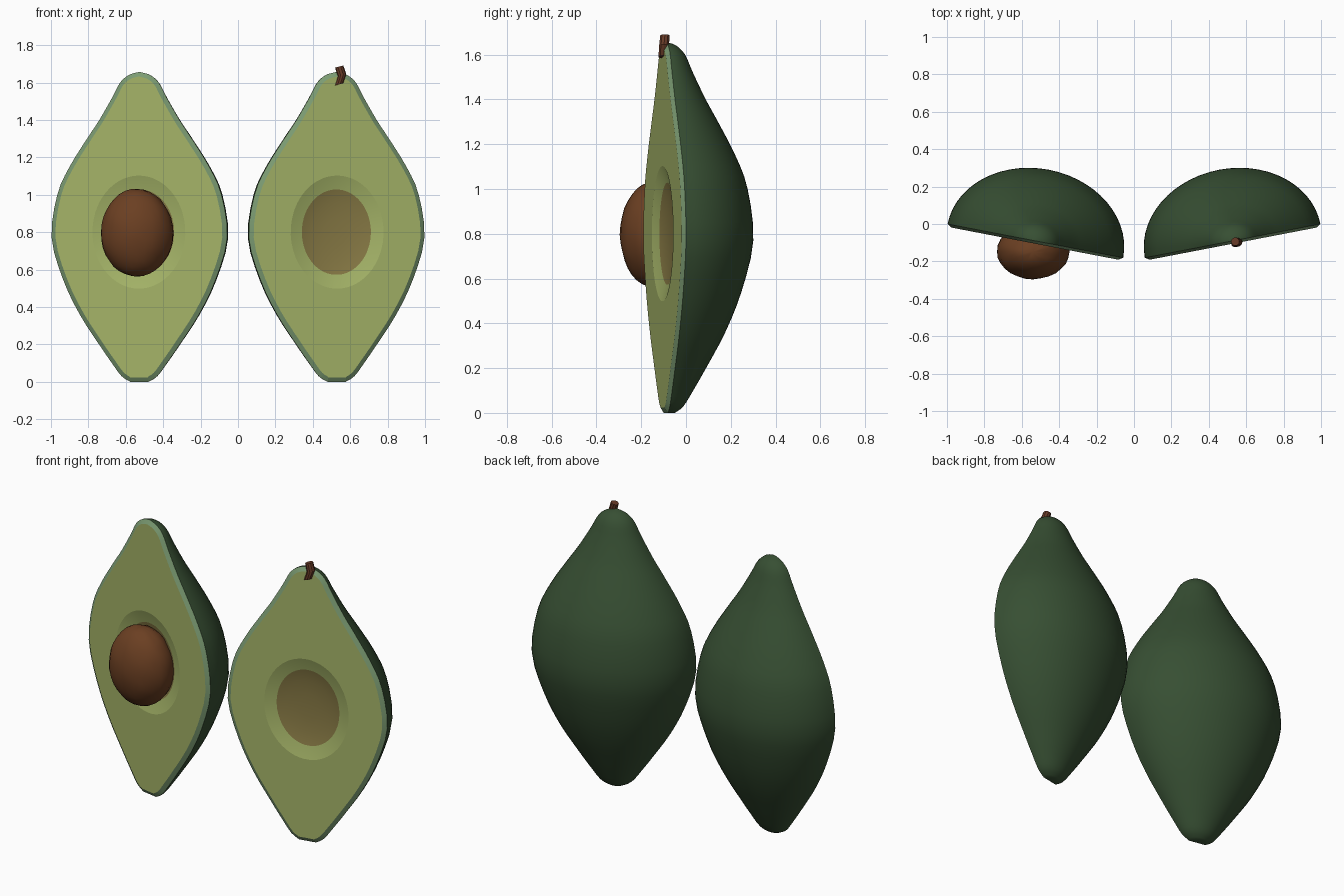
import bpy, math, random
from mathutils import Vector, Matrix, noise

if "Cube" in bpy.data.objects:
    bpy.data.objects.remove(bpy.data.objects["Cube"])

TILT = 0.19          # each half is turned outwards by this angle
CX, CY = 0.53, -0.105
PIT_Z = 0.80
LIP = 0.015          # skin edge sits this far behind the cut face


def material(name, color):
    m = bpy.data.materials.new(name)
    m.diffuse_color = (*color, 1)
    m.use_nodes = True
    m.node_tree.nodes["Principled BSDF"].inputs["Base Color"].default_value = m.diffuse_color
    return m


SKIN = material("dark green skin", (0.038, 0.078, 0.033))
RIM = material("pale green rim", (0.20, 0.33, 0.17))
FLESH = material("yellow green flesh", (0.37, 0.45, 0.137))
HOLLOW = material("olive brown hollow", (0.24, 0.19, 0.058))
PIT = material("brown pit", (0.147, 0.050, 0.016))
STEM = material("brown stem", (0.135, 0.042, 0.02))


def make(name, verts, faces, mats, idx=None, angle=40, matrix=None):
    me = bpy.data.meshes.new(name)
    me.from_pydata(verts, [], faces)
    for m in mats:
        me.materials.append(m)
    if idx:
        for p, i in zip(me.polygons, idx):
            p.material_index = i
    ob = bpy.data.objects.new(name, me)
    bpy.context.collection.objects.link(ob)
    if matrix:
        ob.matrix_world = matrix
    bpy.ops.object.select_all(action='DESELECT')
    ob.select_set(True)
    bpy.context.view_layer.objects.active = ob
    bpy.ops.object.shade_smooth_by_angle(angle=math.radians(angle))
    return ob


# Outline of the fruit: height, half width
KEYS = [(0, .05), (.03, .097), (.10, .15), (.2, .22), (.36, .325), (.545, .415),
        (.77, .478), (1.0, .447), (1.15, .38), (1.3, .285), (1.4, .218),
        (1.52, .148), (1.6, .105), (1.64, .058), (1.655, .008)]


def spline(pts, steps):
    out = []
    p = [Vector(a) for a in pts]
    for i in range(len(p) - 1):
        a, b, c, d = p[max(i - 1, 0)], p[i], p[i + 1], p[min(i + 2, len(p) - 1)]
        for s in range(steps):
            t = s / steps
            out.append(0.5 * (2 * b + (c - a) * t + (2 * a - 5 * b + 4 * c - d) * t * t
                              + (3 * b - a - 3 * c + d) * t ** 3))
    return out + [p[-1]]


PROFILE = [(v.x, v.y) for v in spline(KEYS, 3)]


def skin(name, mat):
    n, verts, faces = 28, [], []
    for z, w in PROFILE:
        for k in range(n + 1):
            a = math.pi * k / n
            verts.append((w * math.cos(a), LIP + 0.81 * w * math.sin(a), z))
    r = n + 1
    for j in range(len(PROFILE) - 1):
        for k in range(n):
            faces.append((j * r + k, j * r + k + 1, (j + 1) * r + k + 1, (j + 1) * r + k))
    faces.append(tuple(reversed(range(r))))
    top = (len(PROFILE) - 1) * r
    faces.append(tuple(range(top, top + r)))
    make(name, verts, faces, [SKIN], matrix=mat)


def cut_face(name, mat):
    # nested loops from the skin edge to the bottom of the hollow
    edge = [Vector((w, z)) for z, w in PROFILE]
    edge += [Vector((-w, z)) for z, w in reversed(PROFILE)]
    m = len(edge)
    inset = []
    for i, p in enumerate(edge):
        t = (edge[(i + 1) % m] - edge[i - 1]).normalized()
        inset.append(p + Vector((-t.y, t.x)) * 0.024)
    angles = [math.atan2(p.y - PIT_Z, p.x) for p in edge]

    def oval(rx, rz):
        out = []
        for a in angles:
            s = 1 / math.hypot(math.cos(a) / rx, math.sin(a) / rz)
            out.append(Vector((s * math.cos(a), PIT_Z + s * math.sin(a))))
        return out

    loops = [(edge, LIP, 0), (inset, 0, 0), (oval(.253, .302), 0, 1),
             (oval(.188, .228), .022, 1), (oval(.13, .157), .034, 2),
             (oval(.06, .073), .041, 2)]
    verts, faces, idx = [], [], []
    for pts, y, _ in loops:
        verts += [(p.x, y, p.y) for p in pts]
    for l in range(1, len(loops)):
        for i in range(m):
            j, o, q = (i + 1) % m, (l - 1) * m, l * m
            faces.append((o + i, o + j, q + j, q + i))
            idx.append(loops[l][2])
    faces.append(tuple(range((len(loops) - 1) * m, len(loops) * m)))
    idx.append(2)
    make(name, verts, faces, [RIM, FLESH, HOLLOW], idx, 13, mat)


for side, s in (("left", -1), ("right", 1)):
    mat = Matrix.Translation((s * CX, CY, 0)) @ Matrix.Rotation(s * TILT, 4, 'Z')
    skin(side + "_skin", mat)
    cut_face(side + "_flesh", mat)

# Lumpy pit sitting in the left half
bpy.ops.mesh.primitive_uv_sphere_add(segments=28, ring_count=18, radius=1)
pit = bpy.context.object
pit.name = "pit"
random.seed(4)
for v in pit.data.vertices:
    v.co *= 1 + 0.02 * noise.noise(v.co * 2.5) + random.uniform(-.006, .006)
    v.co = Vector((v.co.x * .194, v.co.y * .148, v.co.z * .234))
pit.location = (-.54, -.147, .796)
pit.data.materials.append(PIT)
bpy.ops.object.shade_smooth_by_angle(angle=math.radians(40))

# Short bent stem on the right half
path = [(.54, -.102, 1.59, .022), (.556, -.098, 1.64, .023), (.541, -.094, 1.685, .022)]
n = 10
verts = [(x + r * math.cos(2 * math.pi * k / n), y + r * math.sin(2 * math.pi * k / n),
          z + .25 * r * math.cos(2 * math.pi * k / n))
         for x, y, z, r in path for k in range(n)]
faces = [(j * n + k, j * n + (k + 1) % n, (j + 1) * n + (k + 1) % n, (j + 1) * n + k)
         for j in range(2) for k in range(n)]
faces += [tuple(reversed(range(n))), tuple(range(2 * n, 3 * n))]
make("stem", verts, faces, [STEM], angle=30)
